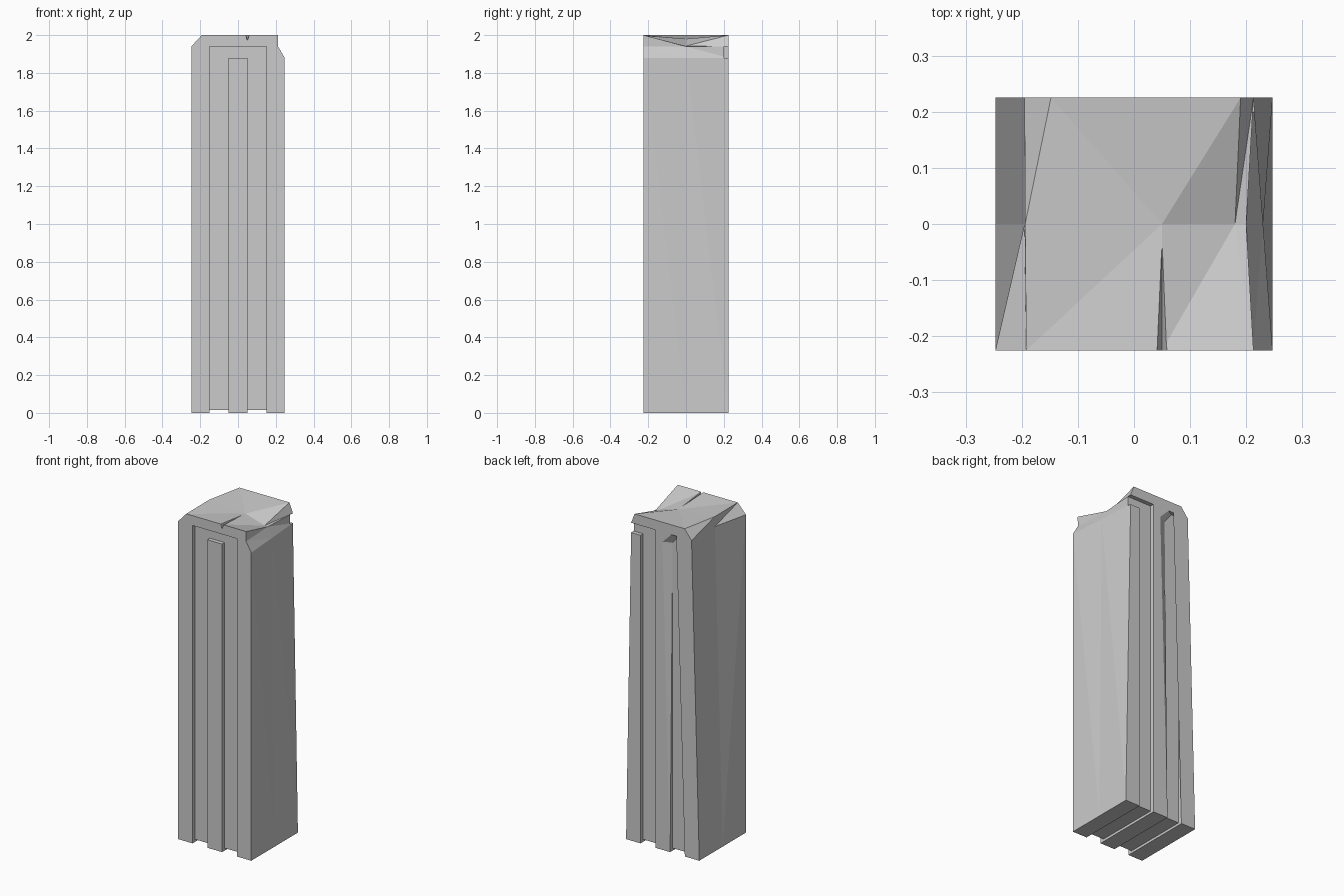
import bpy
import bmesh

cube = bpy.data.objects.get("Cube")
if cube:
    bpy.data.objects.remove(cube, do_unlink=True)

grey = bpy.data.materials.new("stone_grey")
grey.use_nodes = True
grey.diffuse_color = (0.6, 0.6, 0.6, 1)
grey.node_tree.nodes["Principled BSDF"].inputs["Base Color"].default_value = (0.6, 0.6, 0.6, 1)


def loft(name, sections):
    """Closed solid from matching (x, z) outlines placed at successive y."""
    bm = bmesh.new()
    rings = [[bm.verts.new((x, y, z)) for x, z in outline] for y, outline in sections]
    n = len(rings[0])
    for a, b in zip(rings, rings[1:]):
        for i in range(n):
            j = (i + 1) % n
            bm.faces.new((a[i], a[j], b[j], b[i]))
    bm.faces.new(rings[0])
    bm.faces.new(rings[-1][::-1])
    bmesh.ops.triangulate(bm, faces=[f for f in bm.faces if len(f.verts) == 4])
    bmesh.ops.recalc_face_normals(bm, faces=bm.faces[:])
    mesh = bpy.data.meshes.new(name)
    bm.to_mesh(mesh)
    bm.free()
    mesh.materials.append(grey)
    obj = bpy.data.objects.new(name, mesh)
    bpy.context.collection.objects.link(obj)
    return obj


def cut(body, name, y0, outline0, y1, outline1=None):
    """Carve a lofted shape out of the body."""
    cutter = loft(name, [(y0, outline0), (y1, outline1 or outline0)])
    cutter.hide_render = True
    mod = body.modifiers.new(name, "BOOLEAN")
    mod.operation = "DIFFERENCE"
    mod.solver = "EXACT"
    mod.object = cutter
    bpy.context.view_layer.objects.active = body
    bpy.ops.object.modifier_apply(modifier=mod.name)
    bpy.data.objects.remove(cutter, do_unlink=True)


W, D = 0.247, 0.225     # half width, half depth
RIM, BAR = 1.94, 1.88   # underside of top rim, top of bars
FLOOR = 0.2             # y of the recessed panels
LOW = -0.1


def section(left_side, left_top, crest, right_top, right_rim, right_bar):
    return [(-W, 0), (left_side, RIM), (left_top, 2), (0.05, crest),
            right_top, (right_rim, RIM), (right_bar, BAR), (W, 0)]


# Pillar body with worn, twisted top
pillar = loft("pillar", [
    (-D, section(-W, -0.192, 2, (0.213, 2), 0.212, W)),
    (0, section(-0.195, -0.194, 1.98, (0.18, 1.942), 0.2, 0.23)),
    (D, section(-0.195, -0.148, 2, (0.19, 2), 0.213, 0.213)),
])

# Front recess around a raised centre bar
cut(pillar, "front_recess", -0.3, [
    (-0.15, LOW), (-0.15, RIM), (0.15, RIM), (0.15, LOW),
    (0.05, LOW), (0.05, BAR), (-0.05, BAR), (-0.05, LOW)], -FLOOR)

# Back groove that opens into a gap above the corner column
cut(pillar, "back_left_groove", FLOOR, [
    (0.05, LOW), (0.05, RIM), (0.3, RIM), (0.3, BAR), (0.15, BAR), (0.15, LOW)], 0.3)

# Back groove with leaning outer edges
cut(pillar, "back_right_groove",
    FLOOR, [(-0.15, LOW), (-0.05, LOW), (-0.05, BAR), (-0.1, RIM), (-0.15, RIM)],
    D + 0.001, [(-0.15, LOW), (-0.05, LOW), (0.003, BAR), (-0.057, RIM), (-0.09, RIM)])

# Channels under the base
for side, label in ((1, "left"), (-1, "right")):
    cut(pillar, label + "_base_channel", -0.3, [
        (side * 0.05, LOW), (side * 0.05, 0.015),
        (side * 0.15, 0.015), (side * 0.15, LOW)], 0.3)

# Crack in the top edge
cut(pillar, "top_crack",
    -D - 0.01, [(0.035, 2.02), (0.065, 2.02), (0.05, 1.97)],
    -0.04, [(0.048, 2.02), (0.052, 2.02), (0.05, 1.982)])
